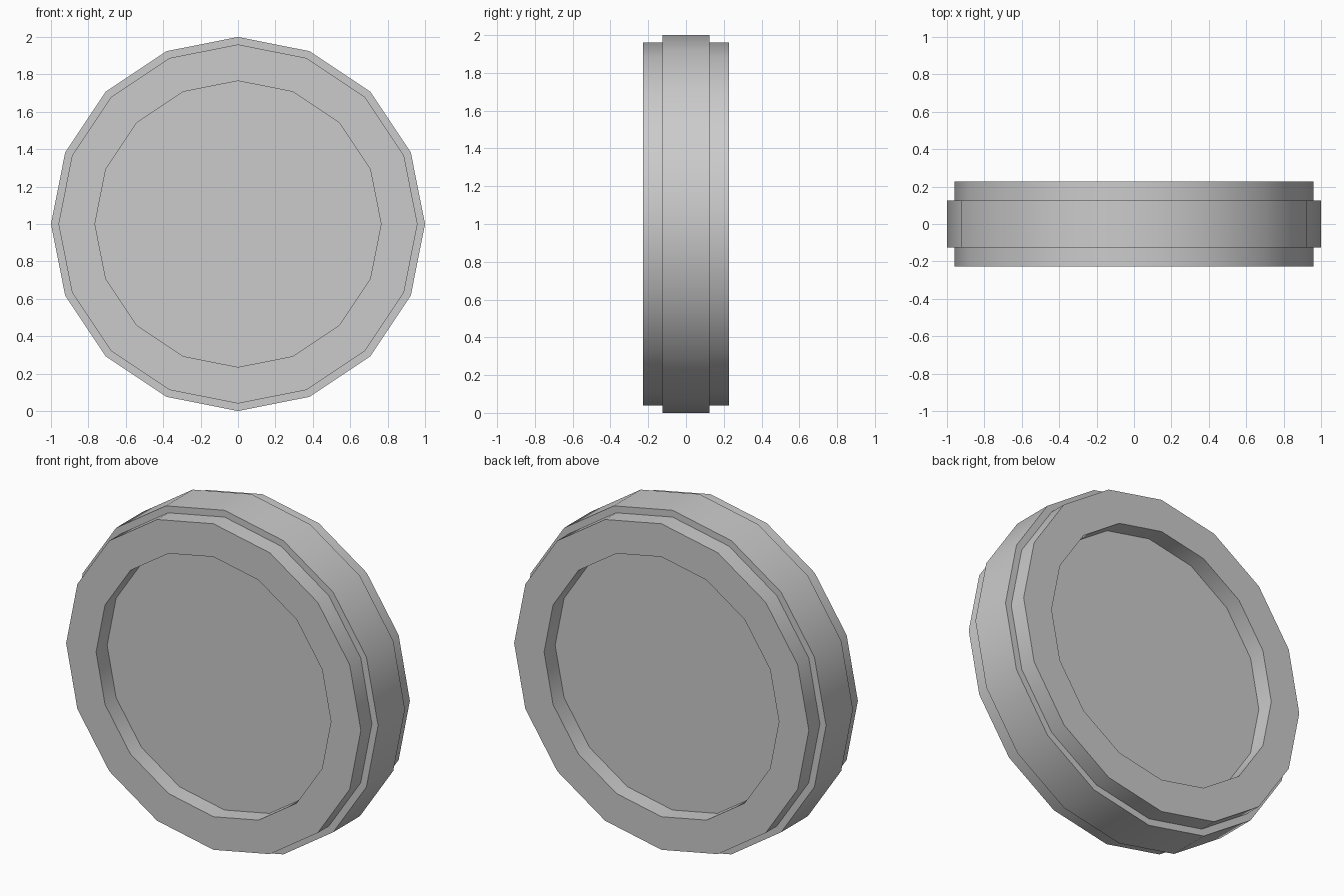
import bpy, bmesh, math

if "Cube" in bpy.data.objects:
    bpy.data.objects.remove(bpy.data.objects["Cube"])

SIDES = 16
# (radius, y) from the front recess floor, over the stepped rim, to the back recess floor
front = [(0.765, -0.125), (0.765, -0.228), (0.96, -0.228), (0.96, -0.125), (1.0, -0.125)]
profile = front + [(r, -y) for r, y in reversed(front)]

# Stepped disc, turned around the y axis
bm = bmesh.new()
rings = []
for r, y in profile:
    rings.append([bm.verts.new((r * math.cos(2 * math.pi * i / SIDES), y,
                                1 + r * math.sin(2 * math.pi * i / SIDES)))
                  for i in range(SIDES)])
for a, b in zip(rings, rings[1:]):
    for i in range(SIDES):
        j = (i + 1) % SIDES
        bm.faces.new((a[i], a[j], b[j], b[i]))

# Recess floors on both sides
bm.faces.new(rings[0])
bm.faces.new(rings[-1])
bmesh.ops.recalc_face_normals(bm, faces=bm.faces)

mesh = bpy.data.meshes.new("stepped_disc")
bm.to_mesh(mesh)
bm.free()
disc = bpy.data.objects.new("stepped_disc", mesh)
bpy.context.collection.objects.link(disc)

# Smooth around the rim, sharp at the steps
bpy.context.view_layer.objects.active = disc
disc.select_set(True)
bpy.ops.object.shade_smooth_by_angle(angle=math.radians(30))
